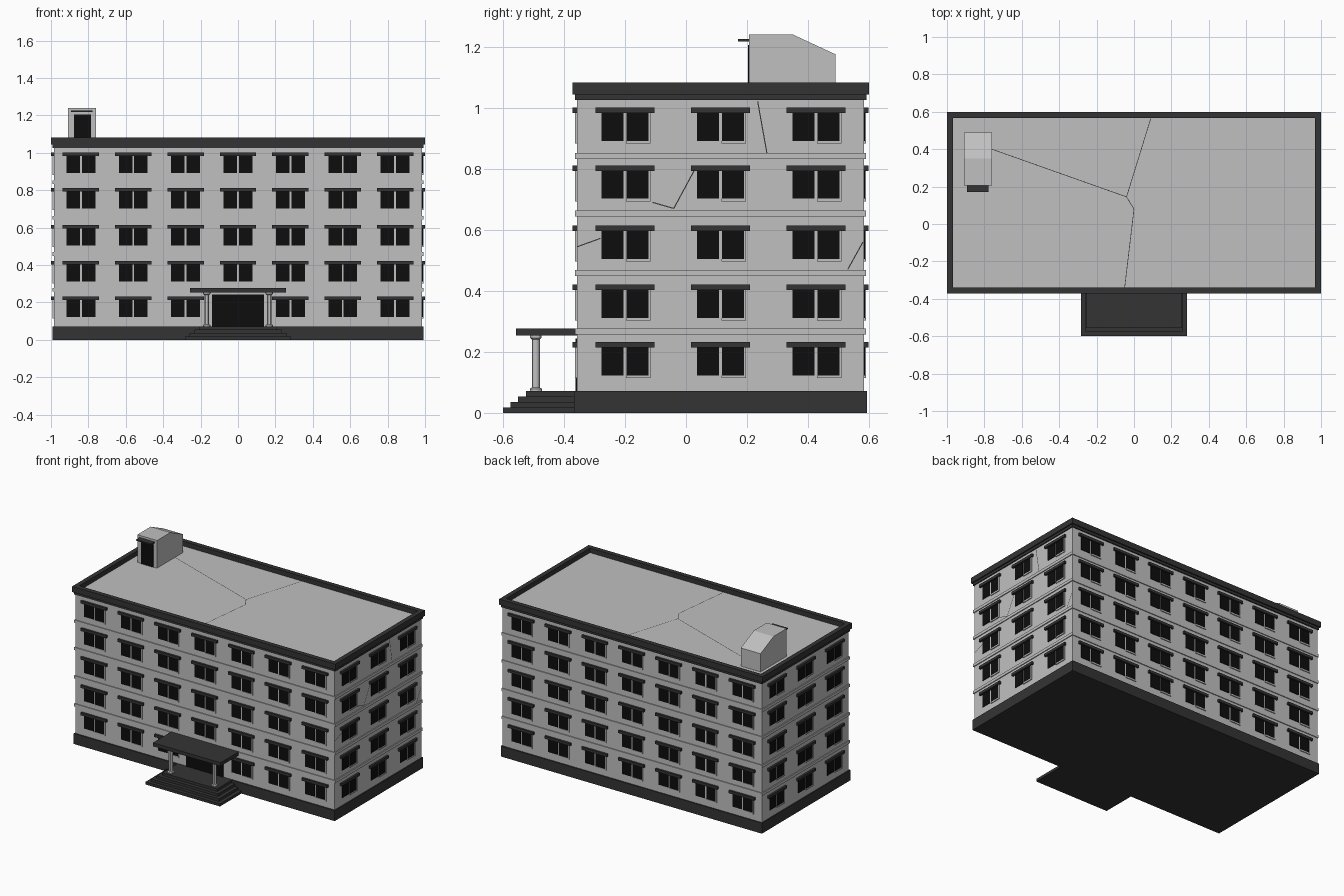
import bpy, bmesh, math
from mathutils import Vector

if "Cube" in bpy.data.objects:
    bpy.data.objects.remove(bpy.data.objects["Cube"])


def material(name, v):
    m = bpy.data.materials.new(name)
    m.diffuse_color = (v, v, v, 1)
    m.use_nodes = True
    m.node_tree.nodes["Principled BSDF"].inputs["Base Color"].default_value = m.diffuse_color
    return m


PLASTER = material("light grey plaster", 0.53)
DARK = material("charcoal concrete", 0.034)
BLACK = material("black glass", 0.004)


def finish(name, bm, mat):
    bmesh.ops.recalc_face_normals(bm, faces=bm.faces)
    me = bpy.data.meshes.new(name)
    bm.to_mesh(me)
    bm.free()
    me.materials.append(mat)
    ob = bpy.data.objects.new(name, me)
    bpy.context.collection.objects.link(ob)
    return ob


def add_box(bm, a, b):
    """Axis-aligned box between two opposite corners."""
    lo = Vector([min(p) for p in zip(a, b)])
    hi = Vector([max(p) for p in zip(a, b)])
    vs = bmesh.ops.create_cube(bm, size=1)["verts"]
    for v in vs:
        v.co = Vector([(lo[i] + hi[i]) / 2 + v.co[i] * (hi[i] - lo[i]) for i in range(3)])


def boxes(name, mat, pairs):
    bm = bmesh.new()
    for a, b in pairs:
        add_box(bm, a, b)
    return finish(name, bm, mat)


# main body, plinth and roof slab
X, Y0, Y1 = 0.985, -0.358, 0.584
YC = (Y0 + Y1) / 2
boxes("walls", PLASTER, [((-X, Y0, 0.06), (X, Y1, 1.05))])
boxes("plinth", DARK, [((-0.992, -0.367, 0), (0.992, 0.593, 0.072))])

# floor bands
boxes("floor_bands", PLASTER, [((-X - .006, Y0 - .006, z), (X + .006, Y1 + .006, z + 0.019))
                               for z in (0.257, 0.449, 0.644, 0.832)])


# parapet: two stepped rings around the roof
def ring(x, y0, y1, t, z0, z1):
    return [((-x, y0, z0), (x, y0 + t, z1)), ((-x, y1 - t, z0), (x, y1, z1)),
            ((-x, y0 + t, z0), (-x + t, y1 - t, z1)), ((x - t, y0 + t, z0), (x, y1 - t, z1))]


boxes("parapet", DARK, ring(1.0, -0.372, 0.6, 0.032, 1.043, 1.082))
boxes("cornice", DARK, ring(0.992, -0.364, 0.592, 0.02, 1.026, 1.043))

# windows on four sides: (u, n, z) is position along wall, distance outward, height
SIDES = {
    "front": (lambda u, n, z: (u, Y0 - n, z), 7),
    "back": (lambda u, n, z: (-u, Y1 + n, z), 7),
    "right": (lambda u, n, z: (X + n, YC + u, z), 3),
    "left": (lambda u, n, z: (-X - n, YC - u, z), 3),
}
FLOORS = (0.232, 0.42, 0.614, 0.811, 1.0)
for side, (at, count) in SIDES.items():
    panes, lintels, sashes = [], [], []
    step = 0.28 if count == 7 else 0.313
    for top in FLOORS:
        for i in range(count):
            u = (i - (count - 1) / 2) * step
            if side == "front" and top == FLOORS[0] and i == 3:
                continue        # entrance takes this bay
            z1, z0 = top - 0.016, top - 0.109

            def part(u0, u1, za, zb, n):
                return (at(u + u0, -0.004, za), at(u + u1, n, zb))
            lintels.append(part(-0.097, 0.097, top - 0.018, top, 0.014))
            panes.append(part(-0.077, -0.005, z0, z1, 0.003))
            panes.append(part(0.005, 0.077, z0, z1, 0.003))
            # sash trim under and beside the right-hand pane
            sashes.append(part(0.004, 0.084, z0 - 0.009, z0, 0.006))
            sashes.append(part(0.077, 0.084, z0, z1, 0.006))
    boxes(side + "_window_panes", BLACK, panes)
    boxes(side + "_window_lintels", DARK, lintels)
    boxes(side + "_window_trim", PLASTER, sashes)

# entrance: door, steps, canopy and columns
boxes("entrance_door", BLACK, [((-0.14, Y0 - 0.004, 0.07), (0.14, Y0, 0.243))])
for i in range(4):
    w = 0.283 - i * 0.025
    boxes("entrance_step_%d" % (i + 1), DARK,
          [((-w, -0.6 + i * 0.025, i * 0.018), (w, -0.36, (i + 1) * 0.018))])
boxes("canopy", DARK, [((-0.257, -0.557, 0.253), (0.257, -0.35, 0.277))])


def column(name, x, y):
    bm = bmesh.new()
    prof = [(0, .07), (.02, .07), (.02, .079), (.013, .083), (.013, .24),
            (.019, .246), (.019, .254), (0, .254)]
    vs = [bm.verts.new((r, 0, z)) for r, z in prof]
    es = [bm.edges.new(p) for p in zip(vs, vs[1:])]
    bmesh.ops.spin(bm, geom=vs + es, cent=(0, 0, 0), axis=(0, 0, 1),
                   angle=math.tau, steps=12, use_duplicate=False)
    bmesh.ops.remove_doubles(bm, verts=bm.verts, dist=1e-5)
    bmesh.ops.translate(bm, verts=bm.verts, vec=(x, y, 0))
    ob = finish(name, bm, PLASTER)
    bpy.context.view_layer.objects.active = ob
    ob.select_set(True)
    bpy.ops.object.shade_smooth_by_angle()
    ob.select_set(False)


column("left_column", -0.167, -0.492)
column("right_column", 0.167, -0.492)

# roof access hut with sloped back
bm = bmesh.new()
prof = [(0.207, 1.04), (0.49, 1.04), (0.49, 1.175), (0.35, 1.24), (0.207, 1.24)]
f = bm.faces.new([bm.verts.new((-0.91, y, z)) for y, z in prof])
ext = bmesh.ops.extrude_face_region(bm, geom=[f])["geom"]
bmesh.ops.translate(bm, vec=(0.15, 0, 0),
                    verts=[g for g in ext if isinstance(g, bmesh.types.BMVert)])
finish("roof_hut", bm, PLASTER)
boxes("roof_hut_door", BLACK, [((-0.878, 0.203, 1.05), (-0.787, 0.208, 1.205))])
boxes("roof_hut_awning", DARK, [((-0.893, 0.17, 1.217), (-0.778, 0.21, 1.226))])


# thin cracks in the plaster, as narrow flat strips
def crack(bm, pts, normal, w=0.0035):
    n = Vector(normal)
    for a, b in zip(pts, pts[1:]):
        a, b = Vector(a) + n * 0.001, Vector(b) + n * 0.001
        s = (b - a).cross(n).normalized() * w / 2
        bm.faces.new([bm.verts.new(p) for p in (a - s, b - s, b + s, a + s)])


def cracks(name, at, normal, lines):
    bm = bmesh.new()
    for line in lines:
        crack(bm, [at(*p) for p in line], normal)
    ob = finish(name, bm, DARK)
    # keep strips facing outward
    for p in ob.data.polygons:
        if p.normal.dot(Vector(normal)) < 0:
            p.flip()


cracks("roof_cracks", lambda x, y: (x, y, 1.05), (0, 0, 1), [
    [(-0.76, 0.4), (-0.04, 0.145), (0.0, 0.08), (-0.05, -0.34)],
    [(-0.04, 0.145), (0.09, 0.565)]])
cracks("right_wall_cracks", lambda y, z: (X, y, z), (1, 0, 0), [
    [(0.235, 1.02), (0.265, 0.852)],
    [(0.03, 0.8), (-0.04, 0.67), (-0.11, 0.69)],
    [(-0.355, 0.545), (-0.28, 0.572)],
    [(0.58, 0.56), (0.53, 0.47)]])
